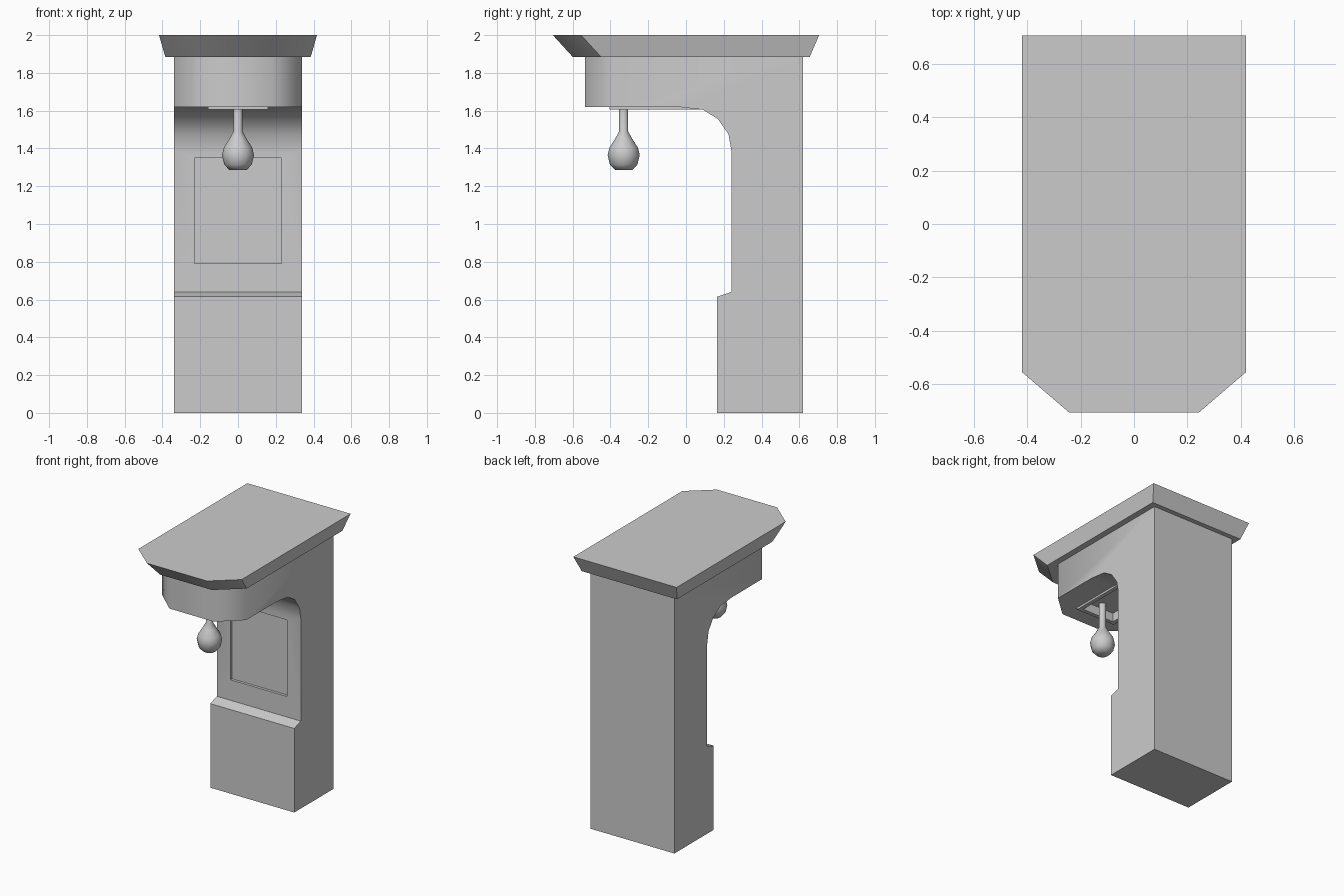
import bpy
import bmesh
from math import radians, pi
from mathutils import Vector

if "Cube" in bpy.data.objects:
    bpy.data.objects.remove(bpy.data.objects["Cube"])

grey = bpy.data.materials.new("plain_grey")
grey.use_nodes = True
grey.diffuse_color = (0.6, 0.6, 0.6, 1)
grey.node_tree.nodes["Principled BSDF"].inputs["Base Color"].default_value = (0.6, 0.6, 0.6, 1)


def finish(bm, name):
    bmesh.ops.recalc_face_normals(bm, faces=bm.faces)
    mesh = bpy.data.meshes.new(name)
    bm.to_mesh(mesh)
    bm.free()
    mesh.materials.append(grey)
    obj = bpy.data.objects.new(name, mesh)
    bpy.context.collection.objects.link(obj)
    return obj


def loft(bm, lower, upper):
    """Closed solid between two matching outlines."""
    a = [bm.verts.new(p) for p in lower]
    b = [bm.verts.new(p) for p in upper]
    bm.faces.new(a)
    bm.faces.new(b)
    for i in range(len(a)):
        j = (i + 1) % len(a)
        bm.faces.new((a[i], a[j], b[j], b[i]))


def box(name, x, y0, y1, z0, z1):
    """Box centred on x = 0."""
    bm = bmesh.new()
    rect = [(-x, y0), (x, y0), (x, y1), (-x, y1)]
    loft(bm, [(*p, z0) for p in rect], [(*p, z1) for p in rect])
    return finish(bm, name)


def select(obj):
    bpy.ops.object.select_all(action="DESELECT")
    obj.select_set(True)
    bpy.context.view_layer.objects.active = obj


def cut(obj, cutter):
    mod = obj.modifiers.new("cut", "BOOLEAN")
    mod.operation = "DIFFERENCE"
    mod.solver = "EXACT"
    mod.object = cutter
    select(obj)
    bpy.ops.object.modifier_apply(modifier=mod.name)


def smooth(obj, angle):
    select(obj)
    bpy.ops.object.shade_smooth_by_angle(angle=radians(angle))


# Body: pillar and overhanging head from one side profile
profile = [(0.62, 0), (0.165, 0), (0.165, 0.615), (0.24, 0.64), (0.24, 1.39),
           (0.225, 1.475), (0.17, 1.555), (0.09, 1.605), (-0.04, 1.62),
           (-0.535, 1.62), (-0.535, 1.885), (0.62, 1.885)]
W = 0.34
bm = bmesh.new()
loft(bm, [(-W, *p) for p in profile], [(W, *p) for p in profile])
# Chamfered front corners of the head
for s in (-1, 1):
    cut_faces = bmesh.ops.bisect_plane(
        bm, geom=bm.verts[:] + bm.edges[:] + bm.faces[:],
        plane_co=(s * W, -0.39, 0), plane_no=Vector((s * 0.145, -0.16, 0)).normalized(),
        clear_outer=True)["geom_cut"]
    bmesh.ops.holes_fill(bm, edges=[e for e in cut_faces if isinstance(e, bmesh.types.BMEdge)])
body = finish(bm, "body")

# Shallow front panel recess and lamp recess under the head
lamp_frame = box("lamp_frame", 0.16, -0.405, 0.09, 1.605, 1.625)
panel_cutter = box("panel_cutter", 0.23, 0.1, 0.26, 0.79, 1.35)
lamp_cutter = box("lamp_cutter", 0.13, -0.375, 0.06, 1.5, 1.67)
cut(body, panel_cutter)
cut(body, lamp_cutter)
cut(lamp_frame, lamp_cutter)
for helper in (panel_cutter, lamp_cutter):
    bpy.data.objects.remove(helper)
smooth(body, 49)


# Canopy: flared slab with chamfered front corners
def outline(x, back, side, nose, front, z):
    half = [(x, back), (x, side), (nose, front)]
    return [(px, py, z) for px, py in half] + [(-px, py, z) for px, py in reversed(half)]


bm = bmesh.new()
loft(bm, outline(0.385, 0.655, -0.45, 0.21, -0.6, 1.885),
     outline(0.418, 0.705, -0.555, 0.243, -0.705, 2))
smooth(finish(bm, "canopy"), 46)

# Hanging lamp: stem and pear-shaped bulb
bulb = [(0, 1.285), (0.045, 1.285), (0.073, 1.315), (0.085, 1.365), (0.075, 1.405),
        (0.046, 1.45), (0.024, 1.49), (0.024, 1.675), (0, 1.675)]
bm = bmesh.new()
verts = [bm.verts.new((r, 0, z)) for r, z in bulb]
edges = [bm.edges.new(pair) for pair in zip(verts, verts[1:])]
bmesh.ops.spin(bm, geom=verts + edges, cent=(0, 0, 0), axis=(0, 0, 1),
               angle=2 * pi, steps=12, use_merge=True)
bmesh.ops.remove_doubles(bm, verts=bm.verts, dist=0.0005)
bmesh.ops.translate(bm, verts=bm.verts, vec=(0, -0.33, 0))
smooth(finish(bm, "hanging_lamp"), 50)
